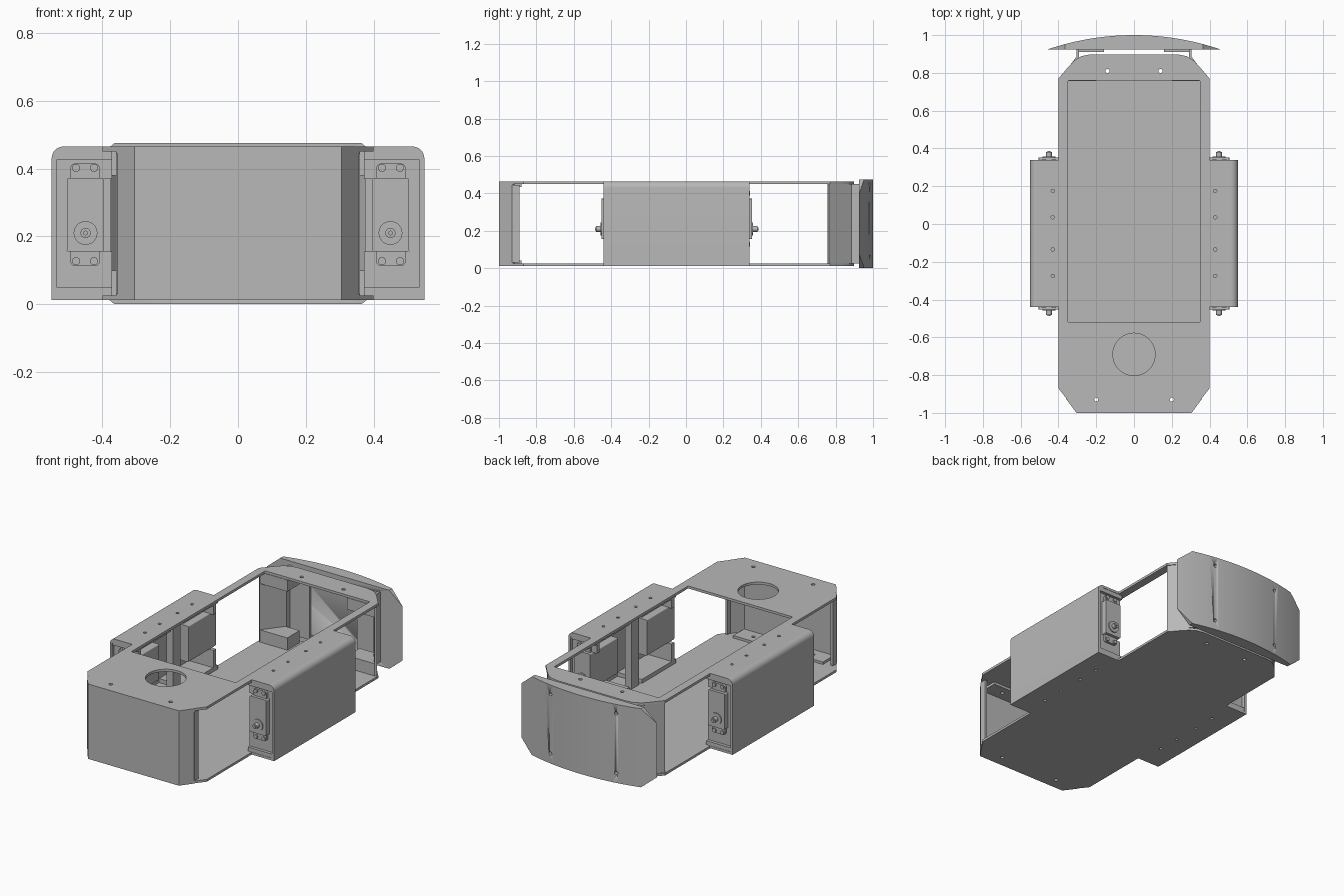
import bpy, bmesh
from math import sin, cos, pi, radians, sqrt
from mathutils import Matrix, Vector

if "Cube" in bpy.data.objects:
    bpy.data.objects.remove(bpy.data.objects["Cube"])


def material(name, value):
    mat = bpy.data.materials.new(name)
    mat.use_nodes = True
    color = (value, value, value, 1)
    mat.diffuse_color = color
    mat.node_tree.nodes["Principled BSDF"].inputs["Base Color"].default_value = color
    return mat


GREY = material("grey metal", 0.48)
parts = []


def circle(x, y, r, n=24):
    return [(x + r * cos(2 * pi * i / n), y + r * sin(2 * pi * i / n)) for i in range(n)]


def rect(x0, y0, x1, y1):
    return [(x0, y0), (x1, y0), (x1, y1), (x0, y1)]


def mirrored(half):
    """Close a right-hand half outline with its mirror image."""
    return half + [(-x, y) for x, y in reversed(half)]


def arc(cx, cy, r, a0, a1, n=8):
    return [(cx + r * cos(radians(a0 + (a1 - a0) * i / n)),
             cy + r * sin(radians(a0 + (a1 - a0) * i / n))) for i in range(n + 1)]


def rounded(x0, y0, x1, y1, r):
    return (arc(x1 - r, y1 - r, r, 0, 90) + arc(x0 + r, y1 - r, r, 90, 180)
            + arc(x0 + r, y0 + r, r, 180, 270) + arc(x1 - r, y0 + r, r, 270, 360))


def slab(name, outlines, low, high, upright=False):
    """Extrude outlines (first is the rim, others are holes) along z, or along y if upright."""
    curve = bpy.data.curves.new(name, "CURVE")
    curve.dimensions = "2D"
    curve.fill_mode = "BOTH"
    curve.extrude = abs(high - low) / 2
    for outline in outlines:
        spline = curve.splines.new("POLY")
        spline.points.add(len(outline) - 1)
        for point, (x, y) in zip(spline.points, outline):
            point.co = (x, y, 0, 1)
        spline.use_cyclic_u = True
    temp = bpy.data.objects.new(name + "_curve", curve)
    mesh = bpy.data.meshes.new_from_object(temp)
    bpy.data.objects.remove(temp)
    mid = (low + high) / 2
    if upright:
        mesh.transform(Matrix.Translation((0, mid, 0)) @ Matrix.Rotation(pi / 2, 4, "X"))
    else:
        mesh.transform(Matrix.Translation((0, 0, mid)))
    bm = bmesh.new()
    bm.from_mesh(mesh)
    bmesh.ops.remove_doubles(bm, verts=bm.verts, dist=0.00005)
    bmesh.ops.recalc_face_normals(bm, faces=bm.faces)
    bm.to_mesh(mesh)
    bm.free()
    mesh.materials.clear()
    mesh.materials.append(GREY)
    obj = bpy.data.objects.new(name, mesh)
    bpy.context.scene.collection.objects.link(obj)
    parts.append(obj)
    return obj


def box(name, x0, x1, y0, y1, z0, z1):
    return slab(name, [rect(min(x0, x1), min(y0, y1), max(x0, x1), max(y0, y1))], z0, z1)


# Shared positions
MID = -0.05                              # centre of the side housings along y
FRONT, BACK = MID - 0.39, MID + 0.39
screw_rows = (0.175, 0.035, -0.135, -0.275)
plate_screws = [circle(s * x, y, 0.011, 12) for s in (-1, 1) for x, y in ((0.2, -0.93), (0.14, 0.81))]
flap_screws = [circle(s * 0.43, y, 0.009, 12) for s in (-1, 1) for y in screw_rows]
nose = [(0.302, -0.996), (0.4, -0.87)]
tail = [(0.4, 0.77), (0.345, 0.835), (0.315, 0.866), (0.28, 0.888), (0.235, 0.897)]

# Deck and floor plates
slab("top_plate", [mirrored(nose + tail), rounded(-0.35, -0.52, 0.35, 0.76, 0.006),
                   circle(0, -0.69, 0.112, 48)] + plate_screws, 0.45, 0.465)
flap = [(0.4, FRONT), (0.549, FRONT), (0.549, BACK), (0.4, BACK)]
slab("bottom_plate", [mirrored(nose + flap + tail)] + plate_screws + flap_screws, 0.012, 0.026)

# Folded front panel with returns and screw flanges
slab("front_panel", [mirrored([(0.305, -1), (0.36, -0.925), (0.348, -0.916), (0.297, -0.985)])],
     0.012, 0.465)
for s in (-1, 1):
    box("front_panel_return", s * 0.345, s * 0.36, -0.93, -0.89, 0.03, 0.445)
for z in (0.026, 0.435):
    flange_holes = [circle(s * 0.2, -0.93, 0.011, 12) for s in (-1, 1)]
    slab("front_flange", [rect(-0.3, -0.984, 0.3, -0.88)] + flange_holes, z, z + 0.015)

# Curved rear bumper with clipped corners
chord, sag = 0.455, 0.075
radius = (chord ** 2 + sag ** 2) / (2 * sag)
bow = [(chord * (1 - i / 16), 0) for i in range(33)]
bow = [(x, 1 - radius + sqrt(radius ** 2 - x ** 2)) for x, _ in bow]
bumper = slab("rear_bumper", [bow], 0, 0.475)
bm = bmesh.new()
bm.from_mesh(bumper.data)
for sx in (-1, 1):
    for sz in (-1, 1):
        corner = Vector((sx * 0.365, 0.95, 0.2375 + sz * 0.2375))
        normal = Vector((sx * 0.075, 0, sz * 0.09)).normalized()
        cut = bmesh.ops.bisect_plane(bm, geom=bm.verts[:] + bm.edges[:] + bm.faces[:],
                                     plane_co=corner, plane_no=normal, clear_outer=True)
        edges = [e for e in cut["geom_cut"] if isinstance(e, bmesh.types.BMEdge)]
        bmesh.ops.holes_fill(bm, edges=edges, sides=0)
bmesh.ops.recalc_face_normals(bm, faces=bm.faces)
bm.to_mesh(bumper.data)
bm.free()
for i, (x, z) in enumerate([(x, z) for x in (-0.22, 0.22) for z in (0.06, 0.42)]):
    cutter = slab("bumper_hole_cutter", [circle(x, z, 0.011, 12)], 0.9, 1.1, True)
    parts.remove(cutter)
    cutter.hide_render = True
    cutter.hide_set(True)
    drill = bumper.modifiers.new("screw_hole", "BOOLEAN")
    drill.object = cutter
    drill.operation = "DIFFERENCE"

# Rear bracket walls and blocks that carry the bumper
for s in (-1, 1):
    wall = [(0.396, 0.765), (0.305, 0.885), (0.305, 0.926), (0.29, 0.926), (0.29, 0.88), (0.384, 0.756)]
    slab("rear_bracket_wall", [[(s * x, y) for x, y in wall]], 0.026, 0.45)
    foot = [(0.2, 0.757), (0.384, 0.757), (0.384, 0.765), (0.3, 0.875), (0.2, 0.875)]
    slab("rear_lower_block", [[(s * x, y) for x, y in foot]], 0.026, 0.1)
    slab("rear_upper_block", [[(s * x, y) for x, y in foot]], 0.38, 0.45)
    box("rear_bracket_flange", s * 0.16, s * 0.3, 0.911, 0.925, 0.04, 0.43)

# Side housings
for s in (-1, 1):
    side = "left" if s > 0 else "right"
    top_holes = [circle(s * 0.43, y, 0.009, 12) for y in screw_rows]
    slab(side + "_housing_top", [rect(min(s * 0.4, s * 0.515), FRONT, max(s * 0.4, s * 0.515), BACK)]
         + top_holes, 0.45, 0.465)
    shell = ([(0.55, 0.012)] + arc(0.515, 0.43, 0.035, 0, 90) + arc(0.515, 0.43, 0.02, 90, 0)
             + [(0.535, 0.012)])
    slab(side + "_housing_wall", [[(s * x, z) for x, z in shell]], FRONT, BACK, True)
    box(side + "_centre_pillar", s * 0.375, s * 0.42, MID - 0.035, MID + 0.035, 0.026, 0.45)

    # Servo and its mount at both ends of each housing
    for e in (-1, 1):
        def at(d):
            return MID + e * d

        def piece(name, outline, d0, d1):
            slab(side + "_" + name, [[(s * x, z) for x, z in outline]], *sorted((at(d0), at(d1))), True)

        for z0, z1 in ((0.026, 0.05), (0.425, 0.45)):
            box(side + "_mount_ledge", s * 0.372, s * 0.535, at(0.06), at(0.388), z0, z1)
        piece("mount_lower", rect(0.372, 0.05, 0.535, 0.155), 0.345, 0.37)
        piece("mount_upper", rect(0.372, 0.37, 0.535, 0.425), 0.345, 0.37)
        piece("mount_side", rect(0.505, 0.155, 0.535, 0.37), 0.345, 0.37)
        piece("servo_case", rounded(0.395, 0.155, 0.505, 0.372, 0.006), 0.14, 0.402)
        piece("servo_tab", rounded(0.408, 0.112, 0.495, 0.415, 0.015), 0.37, 0.384)
        for x in (0.425, 0.478):
            for z in (0.127, 0.402):
                piece("servo_screw", circle(x, z, 0.012, 16), 0.384, 0.391)
        piece("servo_collar", circle(0.45, 0.21, 0.035, 32), 0.402, 0.408)
        piece("servo_hub", circle(0.45, 0.21, 0.015, 20), 0.408, 0.432)
        piece("servo_shaft", circle(0.45, 0.21, 0.007, 12), 0.432, 0.437)

# Smooth the rounded surfaces, keep folds sharp
bpy.ops.object.select_all(action="DESELECT")
for obj in parts:
    obj.select_set(True)
bpy.context.view_layer.objects.active = parts[0]
bpy.ops.object.shade_smooth_by_angle(angle=radians(25))
